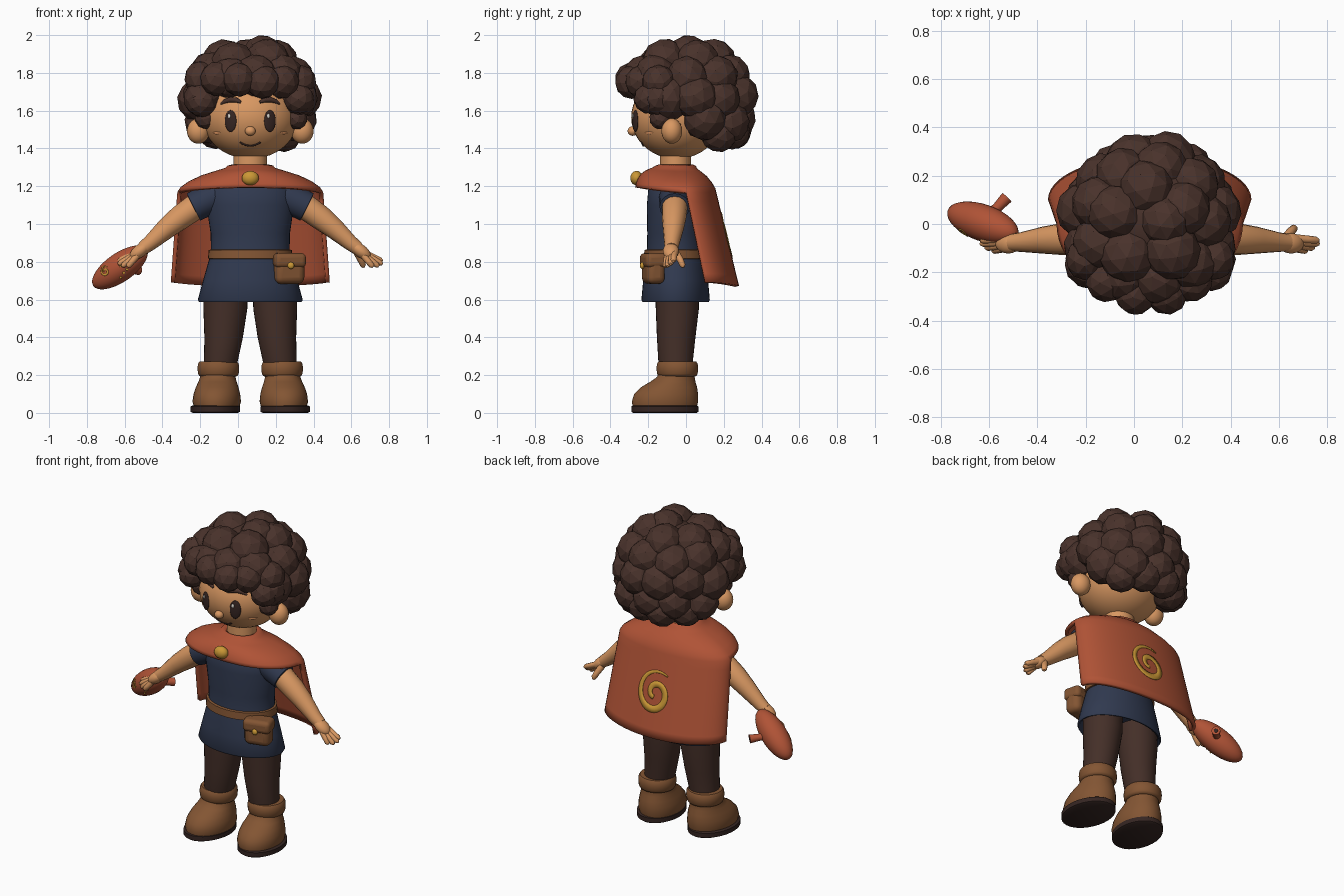
import bpy, bmesh, math, random
from math import sin, cos, pi, sqrt
from mathutils import Vector, Matrix, Euler

if "Cube" in bpy.data.objects:
    bpy.data.objects.remove(bpy.data.objects["Cube"])
random.seed(4)
CX, CY = 0.065, -0.055          # body axis
SIDES = ((1, "left"), (-1, "right"))


def material(name, *rgb):
    lin = [((c / 255 + 0.055) / 1.055) ** 2.4 for c in rgb] + [1]
    m = bpy.data.materials.new(name)
    m.use_nodes = True
    m.diffuse_color = lin
    m.node_tree.nodes["Principled BSDF"].inputs["Base Color"].default_value = lin
    return m


SKIN = material("skin", 217, 152, 98)
HAIR = material("dark_hair", 73, 50, 43)
RED = material("rust_red", 176, 83, 54)
NAVY = material("navy_cloth", 48, 57, 79)
TROUSER = material("trouser_brown", 68, 47, 40)
LEATHER = material("leather", 131, 85, 51)
SOLE = material("sole_dark", 53, 37, 34)
GOLD = material("gold", 203, 152, 54)
WHITE = material("white", 240, 236, 228)
BLUSH = material("blush", 211, 142, 92)


def finish(name, bm, mat, smooth=True, loc=(0, 0, 0), rot=0):
    bmesh.ops.recalc_face_normals(bm, faces=bm.faces)
    me = bpy.data.meshes.new(name)
    bm.to_mesh(me)
    bm.free()
    me.materials.append(mat)
    for p in me.polygons:
        p.use_smooth = smooth
    if smooth:
        me.set_sharp_from_angle(angle=math.radians(50))
    ob = bpy.data.objects.new(name, me)
    ob.location = loc
    ob.rotation_euler.z = rot
    bpy.context.collection.objects.link(ob)
    return ob


def ball(name, mat, loc, size, rot=None, seg=24):
    bm = bmesh.new()
    turn = rot if rot else Matrix()
    bmesh.ops.create_uvsphere(bm, u_segments=seg, v_segments=seg // 2 + 2, radius=1,
                              matrix=Matrix.Translation(loc) @ turn @ Matrix.Diagonal((*size, 1)))
    return finish(name, bm, mat)


def loft(name, mat, rings, **kw):
    bm = bmesh.new()
    rows = [[bm.verts.new(p) for p in ring] for ring in rings]
    n = len(rows[0])
    for a, b in zip(rows, rows[1:]):
        for i in range(n):
            bm.faces.new((a[i], a[(i + 1) % n], b[(i + 1) % n], b[i]))
    bm.faces.new(rows[0])
    bm.faces.new(rows[-1])
    return finish(name, bm, mat, **kw)


def stack(name, mat, rings, n=32, **kw):
    """Level ellipses given as (x, y, z, rx, ry)."""
    return loft(name, mat, [[(x + a * cos(2 * pi * i / n), y + b * sin(2 * pi * i / n), z)
                             for i in range(n)] for x, y, z, a, b in rings], **kw)


def limb(name, mat, pts, n=14):
    """Round tube along points given as (x, y, z, radius)."""
    rings = []
    for k, p in enumerate(pts):
        d = Vector(pts[min(k + 1, len(pts) - 1)][:3]) - Vector(pts[max(k - 1, 0)][:3])
        q = d.to_track_quat('Z', 'Y')
        rings.append([Vector(p[:3]) + q @ Vector((p[3] * cos(2 * pi * i / n), p[3] * sin(2 * pi * i / n), 0))
                      for i in range(n)])
    return loft(name, mat, rings)


def ribbon_spiral(name, mat, r0, r1, start, turns, width, place):
    bm = bmesh.new()
    steps, rows = 48, []
    for k in range(steps + 1):
        f = k / steps
        a, r = start + f * turns * 2 * pi, r0 + (r1 - r0) * f
        w = width * (0.2 + 0.8 * min(1, 3 * f)) * (1 - 0.35 * f)
        rows.append([bm.verts.new(place(q * cos(a), q * sin(a))) for q in (r + w / 2, r, r - w / 2)])
    for a, b in zip(rows, rows[1:]):
        for i in (0, 1):
            bm.faces.new((a[i], a[i + 1], b[i + 1], b[i]))
    m = finish(name, bm, mat).modifiers.new("thickness", 'SOLIDIFY')
    m.thickness, m.offset = 0.002, 0


# Head and face
HZ, HR = 1.565, (0.255, 0.24, 0.22)
ball("head", SKIN, (CX, -0.05, HZ), HR, seg=40)
stack("neck", SKIN, [(CX, CY, z, 0.088, 0.082) for z in (1.24, 1.32, 1.4)])


def face_y(off, z):
    return -0.05 - HR[1] * sqrt(max(0, 1 - (off / HR[0]) ** 2 - ((z - HZ) / HR[2]) ** 2))


def face_turn(off, z):
    return Matrix.Rotation(math.atan2(off / HR[0] ** 2, (-0.05 - face_y(off, z)) / HR[1] ** 2), 4, 'Z')


def face_patch(name, mat, off, z, size, lift=0):
    ball(name, mat, (CX + off, face_y(off, z) - lift, z), size, face_turn(off, z), 20)


for s, side in SIDES:
    face_patch(side + "_eye", SOLE, s * 0.104, 1.545, (0.033, 0.01, 0.058))
    face_patch(side + "_eye_glint", WHITE, s * 0.104 - 0.008, 1.572, (0.008, 0.004, 0.012), 0.01)
    face_patch(side + "_cheek", BLUSH, s * 0.178, 1.482, (0.028, 0.003, 0.008))
    brow = ((0.05, 1.645, 0.007), (0.075, 1.656, 0.014), (0.105, 1.658, 0.015), (0.135, 1.649, 0.012), (0.156, 1.636, 0.005))
    limb(side + "_eyebrow", HAIR, [(CX + s * o, face_y(o, z), z, r) for o, z, r in brow], 10)
    ball(side + "_ear", SKIN, (CX + s * 0.275, -0.075, 1.492), (0.06, 0.055, 0.067))
ball("nose", SKIN, (CX, -0.283, 1.492), (0.028, 0.026, 0.025))
smile = [(o * 0.009, 1.415 + 0.0005 * o * o) for o in range(-6, 7)]
limb("mouth", SOLE, [(CX + o, face_y(o, z), z, 0.005) for o, z in smile], 8)

# Curly hair: faceted balls in rings over a cap
ball("hair_cap", HAIR, (CX, 0.03, 1.70), (0.28, 0.27, 0.24))
bm = bmesh.new()


def curl(x, y, z, r):
    j = lambda a: random.uniform(-a, a)
    turn = Euler((j(3), j(3), j(3))).to_matrix().to_4x4()
    size = Matrix.Diagonal((r * (1 + j(0.06)), r * (1 + j(0.06)), r, 1))
    bmesh.ops.create_icosphere(bm, subdivisions=2, radius=1,
                               matrix=Matrix.Translation((x + j(0.01), y + j(0.01), z + j(0.012))) @ turn @ size)


# height, count, first and last angle, spread, radius
for z, n, a0, a1, k, r in ((1.855, 5, 20, 308, 0.57, 0.12), (1.785, 9, 0, 320, 0.87, 0.117),
                           (1.67, 8, -22, 202, 1, 0.12), (1.762, 6, -150, -30, 1.02, 0.092),
                           (1.55, 5, 24, 156, 0.97, 0.115), (1.482, 4, 42, 138, 0.88, 0.1)):
    for i in range(n):
        a = math.radians(a0 + (a1 - a0) * i / (n - 1))
        curl(CX + (0.378 - r) * k * cos(a), (0.385 - r) * k * sin(a), z, r)
curl(CX + 0.06, 0.01, 1.884, 0.108)
for s, side in SIDES:
    curl(CX + s * 0.24, -0.13, 1.568, 0.06)
    curl(CX + s * 0.262, -0.155, 1.67, 0.095)
    curl(CX + s * 0.256, -0.195, 1.652, 0.08)
finish("hair_curls", bm, HAIR, smooth=False)

# Tunic, belt and pouch
tunic = ((0.68, 0.2, 0.14), (0.592, 0.262, 0.165), (0.588, 0.272, 0.176), (0.598, 0.278, 0.181), (0.7, 0.25, 0.172),
         (0.8, 0.222, 0.16), (0.84, 0.208, 0.152), (0.95, 0.21, 0.15), (1.1, 0.232, 0.152), (1.18, 0.225, 0.145), (1.25, 0.13, 0.1))
stack("tunic", NAVY, [(CX, CY, *r) for r in tunic], 40)
belt = ((0.813, 0.205, 0.15), (0.817, 0.224, 0.169), (0.862, 0.22, 0.165), (0.867, 0.2, 0.145))
stack("belt", LEATHER, [(CX, CY, *r) for r in belt], 40)


def box(name, mat, loc, size, rot, bevel):
    bm = bmesh.new()
    bmesh.ops.create_cube(bm, size=1, matrix=Matrix.Diagonal((*size, 1)))
    m = finish(name, bm, mat, loc=loc, rot=rot).modifiers.new("rounding", 'BEVEL')
    m.width, m.segments = bevel, 4


box("pouch", LEATHER, (0.269, -0.173, 0.76), (0.16, 0.1, 0.155), 0.25, 0.035)
box("pouch_flap", LEATHER, (0.269, -0.174, 0.807), (0.17, 0.113, 0.078), 0.25, 0.025)
ball("pouch_button", GOLD, (0.28, -0.232, 0.78), (0.018, 0.012, 0.018))

# Legs, boots, arms and hands
for s, side in SIDES:
    leg = ((0.13, -0.048, 0.66, 0.117, 0.115), (0.132, -0.046, 0.55, 0.116, 0.114),
           (0.141, -0.052, 0.4, 0.102, 0.102), (0.155, -0.055, 0.28, 0.09, 0.092), (0.165, -0.05, 0.2, 0.08, 0.082))
    stack(side + "_trouser_leg", TROUSER, [(CX + s * o, *r) for o, *r in leg])
    foot = dict(loc=(CX + s * 0.178, -0.045, 0), rot=s * 0.1)
    sole = ((0, 0.118, 0.17), (0.006, 0.131, 0.178), (0.034, 0.131, 0.178), (0.04, 0.12, 0.17))
    stack(side + "_sole", SOLE, [(0, -0.067, *r) for r in sole], **foot)
    boot = ((-0.067, 0.03, 0.12, 0.17), (-0.066, 0.06, 0.128, 0.176), (-0.06, 0.1, 0.123, 0.17),
            (-0.045, 0.135, 0.113, 0.15), (-0.024, 0.165, 0.101, 0.12), (-0.008, 0.19, 0.094, 0.1), (0, 0.24, 0.09, 0.094))
    stack(side + "_boot", LEATHER, [(-s * 0.007, *r) for r in boot], **foot)
    cuff = ((0.192, 0.088), (0.195, 0.101), (0.207, 0.108), (0.235, 0.111), (0.26, 0.108), (0.272, 0.1), (0.273, 0.08))
    stack(side + "_boot_cuff", LEATHER, [(-s * 0.009, 0, z, r, r) for z, r in cuff], **foot)

    def side_limb(name, mat, pts, n=16):
        limb(side + "_" + name, mat, [(CX + s * o, *r) for o, *r in pts], n)

    side_limb("sleeve", NAVY, ((0.12, -0.06, 1.165, 0.075), (0.2, -0.06, 1.14, 0.083),
                               (0.3, -0.06, 1.09, 0.08), (0.302, -0.06, 1.089, 0.06)))
    side_limb("arm", SKIN, ((0.2, -0.06, 1.14, 0.068), (0.3, -0.06, 1.085, 0.068), (0.37, -0.063, 1.035, 0.065),
                            (0.44, -0.067, 0.98, 0.056), (0.53, -0.075, 0.9, 0.041), (0.57, -0.077, 0.87, 0.036)))
    ball(side + "_palm", SKIN, (CX + s * 0.585, -0.08, 0.857), (0.062, 0.042, 0.034),
         Matrix.Rotation(s * 0.65, 4, 'Y'))
    fingers = ((0.7, -0.068, 0.803), (0.7, -0.082, 0.787), (0.68, -0.098, 0.775), (0.65, -0.11, 0.772))
    for i, (o, y, z) in enumerate(fingers):
        base = Vector((0.6, -0.06 - 0.013 * i, 0.85 - 0.006 * i))
        tip = Vector((o, y, z))
        pts = [(*base.lerp(tip, t), r) for t, r in ((0, 0.018), (0.5, 0.0165), (0.88, 0.015), (1, 0.007))]
        side_limb("finger_%d" % (i + 1), SKIN, pts, 10)
    side_limb("thumb", SKIN, ((0.565, -0.055, 0.85, 0.02), (0.585, -0.03, 0.81, 0.018),
                              (0.597, -0.018, 0.782, 0.016), (0.6, -0.015, 0.77, 0.007)), 10)


# Cape: shoulder mantle with a hanging back
def back_y(s, t):
    edge, mid = 0.1 * t, 0.15 + 0.12 * t
    return edge + (mid - edge) * sqrt(max(0, 1 - s * s))


def cape_drop(s):
    return 0.475 + 0.02 * (1 - s * s)


def cape_point(s, t):
    return (CX + s * (0.376 + 0.034 * t), back_y(s, t), 1.165 - t * cape_drop(s))


N, DROP = 56, 10
bm = bmesh.new()
rows = []
for w, z in ((-0.15, 1.292), (-0.05, 1.303), (0, 1.3), (0.04, 1.288), (0.28, 1.268), (0.55, 1.245),
             (0.8, 1.213), (0.95, 1.185), (1, 1.165)):
    row = []
    for i in range(N):
        a = 2 * pi * i / N
        s, front = cos(a), max(0, -sin(a))
        y1 = back_y(s, 0) if i <= N // 2 else -0.258 * sqrt(max(0, 1 - abs(s) ** 2.5))
        x0, y0 = 0.115 * s, CY + 0.1 * sin(a)
        wy = max(w, 0) ** (1 - 0.45 * front) + min(w, 0)
        row.append(bm.verts.new((CX + x0 + (0.376 * s - x0) * w, y0 + (y1 - y0) * wy, z + 0.027 * front * max(w, 0))))
    rows.append(row)
for a, b in zip(rows, rows[1:]):
    for i in range(N):
        bm.faces.new((a[i], a[(i + 1) % N], b[(i + 1) % N], b[i]))
last = rows[-1][:N // 2 + 1]
for k in range(1, DROP + 1):
    row = [bm.verts.new(cape_point(cos(2 * pi * i / N), k / DROP)) for i in range(N // 2 + 1)]
    for i in range(N // 2):
        bm.faces.new((last[i], last[i + 1], row[i + 1], row[i]))
    last = row
m = finish("cape", bm, RED).modifiers.new("thickness", 'SOLIDIFY')
m.thickness, m.offset = 0.022, 0
ball("cape_clasp", GOLD, (CX, -0.262, 1.243), (0.045, 0.033, 0.038))


def on_cape(u, v):
    z = 0.93 + v * 1.05
    t = (1.165 - z) / cape_drop(u / 0.4)
    return (CX - u, back_y(-u / (0.376 + 0.034 * t), t) + 0.0138, z)


ribbon_spiral("cape_spiral", GOLD, 0.128, 0.02, 1.0, 1.55, 0.046, on_cape)

# Small wind instrument in the right hand
axis = Vector((0.79, -0.28, 0.55)).normalized()
out = (Vector((0, -1, 0)) + axis * axis.y).normalized()
up = axis.cross(-out)
frame = Matrix((axis, -out, up)).transposed().to_4x4()
mid, LONG, THIN = Vector((-0.625, 0.005, 0.77)), 0.178, 0.076
ball("flute_body", RED, mid, (LONG, THIN, THIN), frame, 32)
tip = Vector((0.68, 0.72, -0.1)).normalized()
limb("flute_mouthpiece", RED, [(*(mid + tip * d), r) for d, r in ((0.04, 0.024), (0.09, 0.021), (0.145, 0.026))])
ball("flute_mouth_hole", SOLE, mid + tip * 0.145, (0.012, 0.012, 0.003), tip.to_track_quat('Z', 'Y').to_matrix().to_4x4(), 12)


def on_flute(u, v):
    depth = THIN * sqrt(max(0, 1 - (u / LONG) ** 2 - (v / THIN) ** 2))
    return mid + axis * u + up * v + out * (depth + 0.001)


ribbon_spiral("flute_spiral", GOLD, 0.027, 0.006, 0.5, 1.4, 0.012, lambda u, v: on_flute(u - 0.06, v + 0.028))
for i, (u, v) in enumerate(((0.02, -0.035), (-0.01, -0.045), (0.045, -0.03), (0.03, 0.005))):
    ball("flute_dot_%d" % (i + 1), GOLD, on_flute(u, v), (0.007, 0.003, 0.007), frame, 12)
